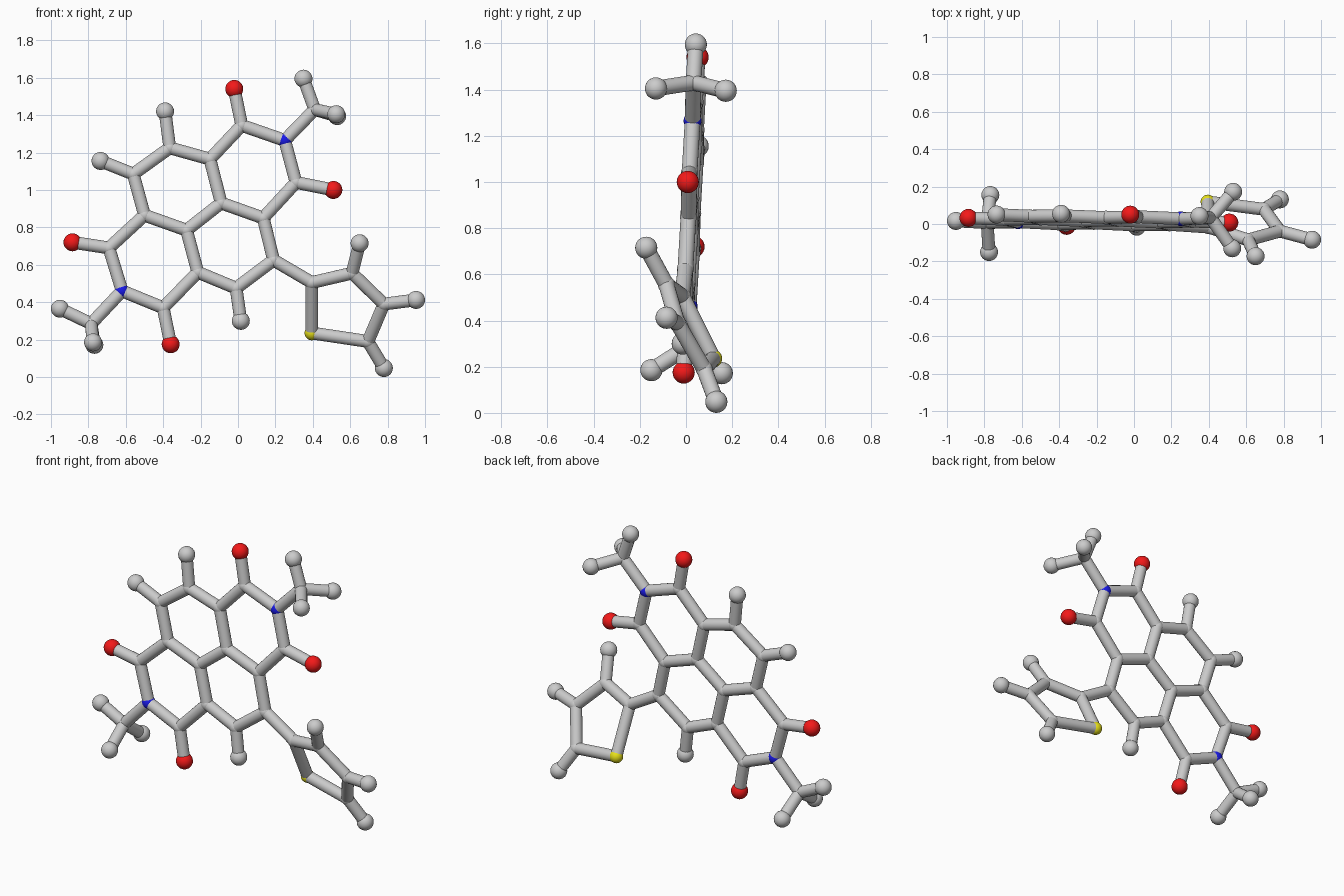
import bpy, bmesh
from math import radians
from mathutils import Vector, Matrix

if "Cube" in bpy.data.objects:
    bpy.data.objects.remove(bpy.data.objects["Cube"])

BOND_R, JOINT_R, BALL_R = 0.034, 0.037, 0.048


def core(x, z):  # slightly tilted plane of the fused rings
    return Vector((x, -0.029 - 0.028 * x + 0.051 * z, z))


def side(x, z):  # twisted plane of the five-sided ring
    return Vector((x, 0.315 - 0.205 * x - 0.495 * z, z))


def material(name, color):
    m = bpy.data.materials.new(name)
    m.diffuse_color = color
    m.use_nodes = True
    m.node_tree.nodes["Principled BSDF"].inputs["Base Color"].default_value = m.diffuse_color
    return m


def finish(bm, name, mat=None):
    me = bpy.data.meshes.new(name)
    bm.to_mesh(me)
    bm.free()
    ob = bpy.data.objects.new(name, me)
    bpy.context.collection.objects.link(ob)
    if mat:
        me.materials.append(mat)
    bpy.ops.object.select_all(action='DESELECT')
    ob.select_set(True)
    bpy.context.view_layer.objects.active = ob
    bpy.ops.object.shade_smooth_by_angle(angle=radians(40))


def balls(name, points, r, mat=None):
    bm = bmesh.new()
    for p in points:
        bmesh.ops.create_uvsphere(bm, u_segments=24, v_segments=14, radius=r,
                                  matrix=Matrix.Translation(p))
    finish(bm, name, mat)


def rods(name, pairs):
    bm = bmesh.new()
    for a, b in pairs:
        d = b - a
        m = Matrix.Translation((a + b) / 2) @ d.to_track_quat('Z', 'Y').to_matrix().to_4x4()
        bmesh.ops.create_cone(bm, cap_ends=True, segments=20, radius1=BOND_R,
                              radius2=BOND_R, depth=d.length, matrix=m)
    finish(bm, name)


red = material("red", (0.9, 0.01, 0.01, 1))
blue = material("blue", (0.01, 0.01, 0.8, 1))
yellow = material("yellow", (0.8, 0.75, 0.01, 1))

# Fused ring atoms
P = {
    'c1': core(0.02, 1.345), 'n1': core(0.25, 1.265), 'c2': core(0.31, 1.04),
    'c3': core(0.135, 0.85), 'c4': core(-0.09, 0.93), 'c5': core(-0.15, 1.165),
    'c6': core(-0.365, 1.225), 'c7': core(-0.56, 1.085), 'c8': core(-0.50, 0.865),
    'c9': core(-0.275, 0.785), 'c10': core(-0.69, 0.69), 'n2': core(-0.62, 0.46),
    'c11': core(-0.40, 0.37), 'c12': core(-0.215, 0.56), 'c13': core(-0.01, 0.475),
    'c14': core(0.19, 0.625),
    'm1': core(0.41, 1.43), 'm2': core(-0.785, 0.285),
    # Five-sided ring
    't1': side(0.395, 0.505), 's': side(0.395, 0.235), 't2': side(0.61, 0.555),
    't3': side(0.78, 0.39), 't4': side(0.695, 0.19),
}
# Terminal balls: parent joint and position
reds = [('c1', core(-0.02, 1.54)), ('c2', core(0.51, 1.00)),
        ('c10', core(-0.885, 0.72)), ('c11', core(-0.36, 0.175))]
greys = [('c6', core(-0.39, 1.42)), ('c7', core(-0.735, 1.155)), ('c13', core(0.015, 0.30)),
         ('t2', side(0.65, 0.715)), ('t3', side(0.952, 0.412)), ('t4', side(0.78, 0.048))]
methyl = [('m1', core(0.35, 1.595)), ('m2', core(-0.952, 0.365)),
          ('m1', Vector((0.53, 0.172, 1.395))), ('m1', Vector((0.525, -0.13, 1.405))),
          ('m2', Vector((-0.768, 0.155, 0.172))), ('m2', Vector((-0.775, -0.15, 0.185)))]


def path(text):
    k = text.split()
    return [(P[a], P[b]) for a, b in zip(k, k[1:])]


rods("fused_ring_bonds",
     path("c1 n1 c2 c3 c4 c5 c1") + path("c5 c6 c7 c8 c9 c4") +
     path("c8 c10 n2 c11 c12 c9") + path("c12 c13 c14 c3"))
rods("side_ring_bonds", path("c14 t1 t2 t3 t4 s t1"))
rods("methyl_bonds", path("n1 m1") + path("n2 m2") + [(P[k], p) for k, p in methyl])
rods("terminal_bonds", [(P[k], p) for k, p in reds + greys])

balls("carbon_joints", [p for k, p in P.items() if k not in ('n1', 'n2', 's')], JOINT_R)
balls("nitrogen_joints", [P['n1'], P['n2']], 0.039, blue)
balls("sulfur_joint", [P['s']], 0.039, yellow)
balls("oxygen_balls", [p for _, p in reds], BALL_R, red)
balls("hydrogen_balls", [p for _, p in greys + methyl], BALL_R)
